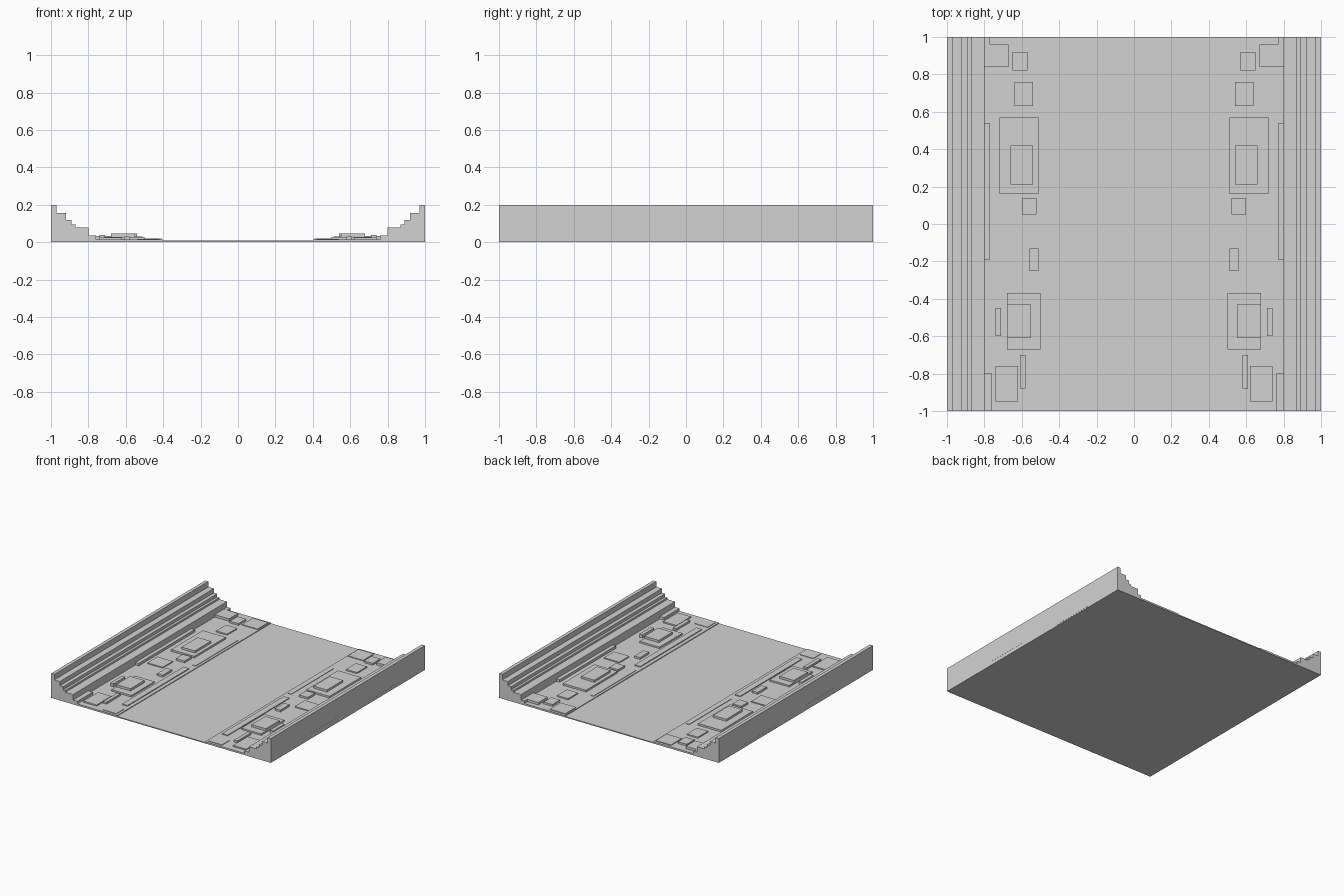
import bpy
import bmesh

cube = bpy.data.objects.get("Cube")
if cube:
    bpy.data.objects.remove(cube, do_unlink=True)

# One plain grey for the whole tile
grey = bpy.data.materials.new("plain grey")
grey.use_nodes = True
grey.diffuse_color = (0.65, 0.65, 0.65, 1)
shader = next(n for n in grey.node_tree.nodes if n.type == "BSDF_PRINCIPLED")
shader.inputs["Base Color"].default_value = grey.diffuse_color
shader.inputs["Roughness"].default_value = 0.8


def add_object(name, bm):
    bmesh.ops.recalc_face_normals(bm, faces=bm.faces)
    mesh = bpy.data.meshes.new(name)
    bm.to_mesh(mesh)
    bm.free()
    mesh.materials.append(grey)
    obj = bpy.data.objects.new(name, mesh)
    bpy.context.collection.objects.link(obj)
    return obj


def mirrored_block(name, x0, x1, y0, y1, top, bottom=0.002):
    """Box on the left side, repeated on the right by a mirror modifier."""
    bm = bmesh.new()
    bmesh.ops.create_cube(bm, size=1)
    for v in bm.verts:
        v.co.x = x1 if v.co.x > 0 else x0
        v.co.y = y1 if v.co.y > 0 else y0
        v.co.z = top if v.co.z > 0 else bottom
    obj = add_object(name, bm)
    obj.modifiers.new("Mirror", "MIRROR").use_axis[0] = True
    return obj


# Channel: floor and stepped side walls as one extruded cross-section
EDGE = 0.999
steps = [(EDGE, 0.2), (0.97, 0.155), (0.92, 0.12), (0.89, 0.095),
         (0.87, 0.08), (0.8, 0.014), (0.4, 0.008)]
half = []
for i, (x, z) in enumerate(steps):
    half.append((x, z))
    if i + 1 < len(steps):
        half.append((steps[i + 1][0], z))
outline = [(EDGE, 0)] + half + [(-x, z) for x, z in reversed(half)] + [(-EDGE, 0)]
bm = bmesh.new()
face = bm.faces.new([bm.verts.new((x, -1, z)) for x, z in outline])
extruded = bmesh.ops.extrude_face_region(bm, geom=[face])
moved = [g for g in extruded["geom"] if isinstance(g, bmesh.types.BMVert)]
bmesh.ops.translate(bm, verts=moved, vec=(0, 2, 0))
add_object("channel_body", bm)

# Surface panels: name, inner x, outer x, front y, back y, top z
panels = [
    ("wall_foot", 0.77, 0.81, -0.19, 0.54, 0.035),
    ("front_wall_foot", 0.76, 0.81, -1, -0.8, 0.035),
    ("rear_wall_foot", 0.67, 0.81, 0.84, 0.96, 0.034),
    ("rear_corner_foot", 0.77, 0.81, 0.96, 1, 0.035),
    ("long_rail", 0.43, 0.48, -0.82, -0.02, 0.021),
    ("rear_rail", 0.42, 0.45, 0.05, 0.6, 0.018),
    ("main_deck", 0.51, 0.72, 0.16, 0.57, 0.029),
    ("main_hatch", 0.54, 0.66, 0.21, 0.42, 0.046),
    ("middle_strip", 0.52, 0.6, 0.05, 0.14, 0.03),
    ("middle_plate", 0.6, 0.74, -0.12, 0.01, 0.022),
    ("inner_strip", 0.51, 0.56, -0.25, -0.13, 0.03),
    ("front_deck", 0.5, 0.68, -0.67, -0.37, 0.027),
    ("front_hatch", 0.55, 0.68, -0.61, -0.43, 0.046),
    ("side_bar", 0.71, 0.74, -0.6, -0.45, 0.04),
    ("front_strip", 0.58, 0.61, -0.88, -0.7, 0.03),
    ("front_plate", 0.62, 0.74, -0.95, -0.76, 0.024),
    ("front_tab", 0.42, 0.54, -0.98, -0.88, 0.018),
    ("rear_tab", 0.41, 0.55, 0.84, 0.98, 0.02),
    ("rear_plate", 0.57, 0.65, 0.82, 0.92, 0.029),
    ("rear_strip", 0.54, 0.64, 0.63, 0.76, 0.024),
]
for panel in panels:
    mirrored_block(*panel)

# Thin strips on the outer walls
for place, y0, y1 in (("front", -0.48, -0.11), ("rear", 0.28, 0.67)):
    bottom = 0.03 if place == "front" else 0.01
    mirrored_block(place + "_outer_strip", 0.99, 1, y0, y1, bottom + 0.015, bottom)
